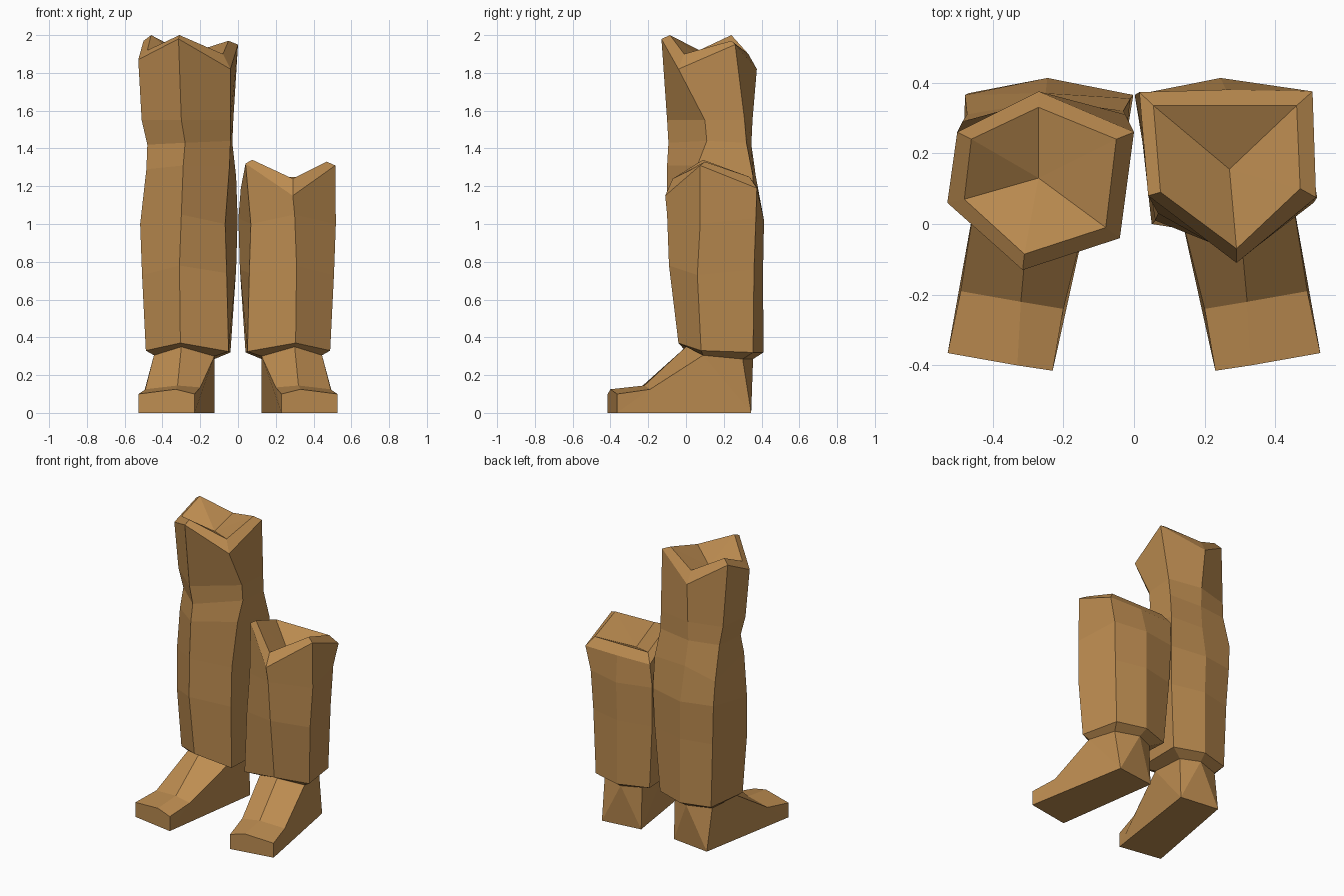
import bpy, bmesh

tan = bpy.data.materials.new("tan")
tan.diffuse_color = (0.51, 0.265, 0.082, 1)


def ring(z, xs, ys):
    """Hexagon: front, inner front, inner back, back, outer back, outer front."""
    zs = z if isinstance(z, (list, tuple)) else [z] * 6
    return list(zip(xs, ys, zs))


def finish(bm, name, side):
    """Mirror to the wanted side, fix normals, make the object."""
    for v in bm.verts:
        v.co.x *= side
    bmesh.ops.recalc_face_normals(bm, faces=bm.faces)
    me = bpy.data.meshes.new(name)
    bm.to_mesh(me)
    bm.free()
    me.materials.append(tan)
    bpy.context.collection.objects.link(bpy.data.objects.new(name, me))


def shaft(name, side, rings, centre):
    """Loft hexagon rings from bottom to top, closing with a sunken fan."""
    bm = bmesh.new()
    loops = [[bm.verts.new(p) for p in r] for r in rings]
    for a, b in zip(loops, loops[1:]):
        for i in range(6):
            j = (i + 1) % 6
            bm.faces.new((a[i], a[j], b[j], b[i]))
    c = bm.verts.new(centre)
    top = loops[-1]
    for i in range(6):
        bm.faces.new((top[i], top[(i + 1) % 6], c))
    bm.faces.new(loops[0])
    finish(bm, name, side)


def foot(name, side):
    """Wedge foot with a flat toe, turned slightly outwards."""
    bm = bmesh.new()
    new = lambda *pts: [bm.verts.new(p) for p in pts]
    ti, to, ho, hi = new((.23, -.415, 0), (.527, -.365, 0), (.40, .345, 0), (.125, .31, 0))
    ai, am, ao = new((.23, -.415, .10), (.33, -.40, .125), (.527, -.365, .10))
    ci, cm, co = new((.20, -.24, .135), (.32, -.22, .145), (.49, -.19, .125))
    f, fi, bi, b, bo, fo = new(*ankle)
    for face in ((ti, to, ho, hi), (ti, ai, am, ao, to),
                 (ai, ci, cm, am), (am, cm, co, ao),
                 (ci, fi, f, cm), (cm, f, fo, co),
                 (to, ao, co), (to, co, fo, ho), (fo, bo, ho),
                 (ti, ci, ai), (ti, hi, fi, ci), (fi, hi, bi),
                 (bo, b, ho), (ho, b, hi), (hi, b, bi),
                 (f, fi, bi, b, bo, fo)):
        bm.faces.new(face)
    finish(bm, name, side)


# ankle opening and the shin shared by both legs (x measured outwards)
ankle = ring((.35, .30, .285, .285, .285, .305),
             (.30, .125, .125, .25, .41, .445), (0, .06, .30, .355, .30, .09))
shin = [
    ankle,
    ring((.37, .325, .32, .32, .32, .33),
         (.305, .05, .04, .24, .44, .488), (-.04, 0, .34, .41, .355, .08)),
    ring((.78, .74, .76, .76, .76, .73),
         (.31, .06, .01, .24, .455, .508), (-.09, .01, .355, .408, .36, .06)),
    ring((1.05, 1.0, 1.03, 1.02, 1.03, 1.0),
         (.30, .068, .002, .245, .468, .518), (-.10, .03, .365, .413, .37, .075)),
]

# tall leg: knee pinch, thigh, slanted rim
thigh = [
    ring((1.31, 1.31, 1.25, 1.25, 1.20, 1.29), (.29, .045, .01, .25, .478, .485),
         (-.10, .06, .355, .37, .365, .06)),
    ring((1.43, 1.44, 1.43, 1.42, 1.43, 1.42), (.28, .04, .03, .26, .472, .48),
         (-.093, .11, .32, .346, .31, .09)),
    ring(1.55, (.30, .04, .025, .26, .485, .51), (-.10, .10, .31, .352, .29, .08)),
    ring((1.98, 1.82, 1.95, 1.82, 1.97, 1.87),
         (.315, .04, 0, .27, .50, .528), (-.13, -.04, .26, .375, .26, .06)),
    ring((2.0, 1.90, 1.97, 1.90, 2.0, 1.92),
         (.31, .08, .05, .27, .46, .48), (-.085, -.01, .24, .33, .24, .07)),
]
shaft("tall_leg", -1, shin + thigh, (.27, .13, 1.85))

# short leg: cut off below the knee
cut = [
    ring((1.15, 1.32, 1.19, 1.19, 1.19, 1.31),
         (.29, .04, .015, .26, .505, .515), (-.11, .08, .373, .38, .375, .075)),
    ring((1.24, 1.34, 1.25, 1.25, 1.25, 1.33),
         (.29, .075, .055, .26, .46, .47), (-.07, .09, .335, .335, .335, .10)),
]
shaft("short_leg", 1, shin + cut, (.27, .155, 1.16))

foot("tall_leg_foot", -1)
foot("short_leg_foot", 1)
